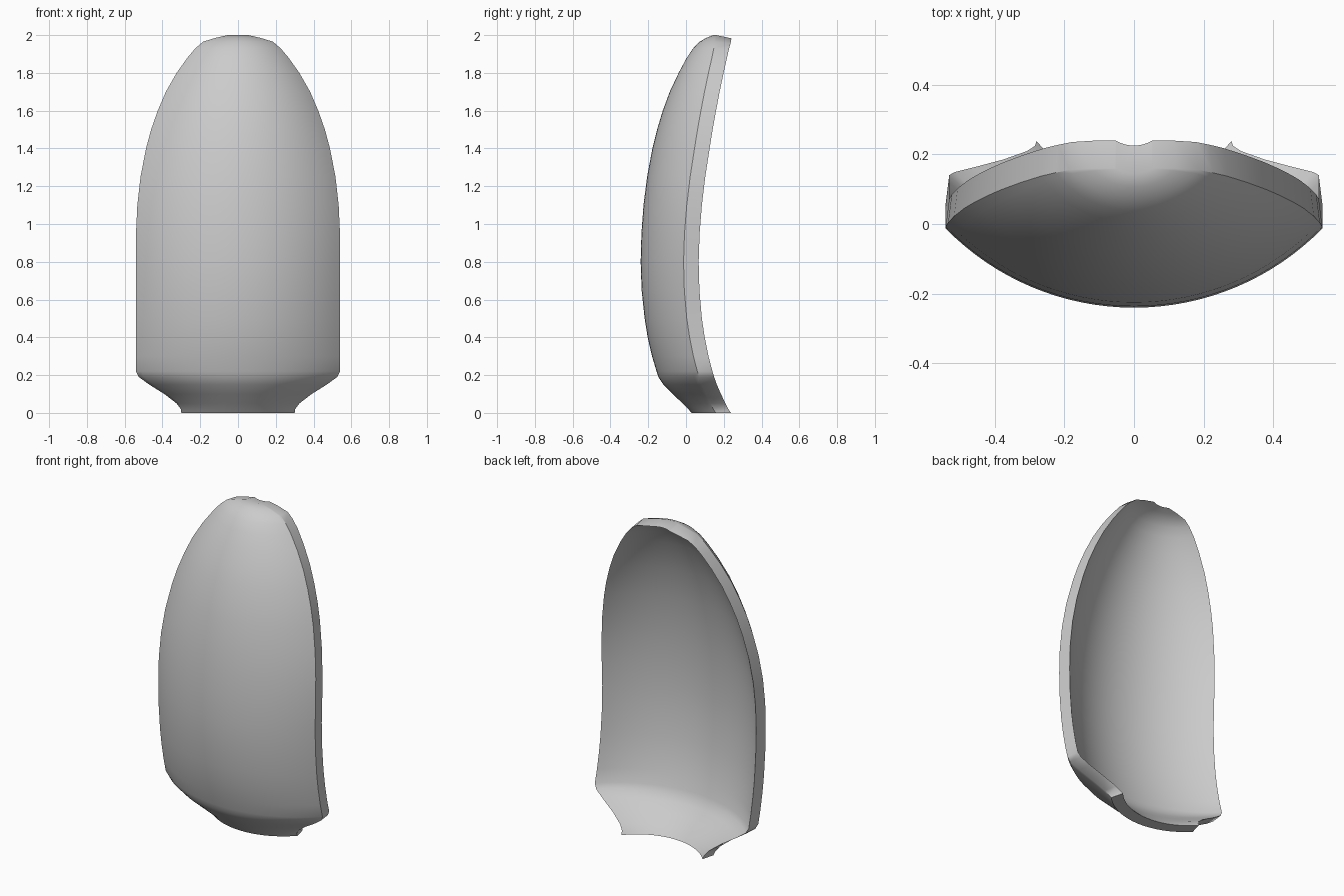
import bpy, bmesh, math

if "Cube" in bpy.data.objects:
    bpy.data.objects.remove(bpy.data.objects["Cube"])

# Cross-section stations: height, half width, front centre y, back rim y
STATIONS = [
    (0.00, 0.300, 0.030, 0.238), (0.02, 0.303, 0.012, 0.224),
    (0.05, 0.325, -0.018, 0.209), (0.10, 0.390, -0.070, 0.185),
    (0.15, 0.470, -0.120, 0.163), (0.19, 0.525, -0.146, 0.149),
    (0.22, 0.540, -0.156, 0.140), (0.30, 0.540, -0.180, 0.119),
    (0.40, 0.540, -0.203, 0.099), (0.50, 0.540, -0.219, 0.084),
    (0.65, 0.540, -0.235, 0.071), (0.80, 0.540, -0.240, 0.067),
    (0.95, 0.540, -0.236, 0.072), (1.10, 0.533, -0.225, 0.084),
    (1.25, 0.516, -0.206, 0.102), (1.40, 0.487, -0.178, 0.125),
    (1.50, 0.460, -0.153, 0.141), (1.60, 0.425, -0.123, 0.159),
    (1.70, 0.382, -0.086, 0.178), (1.80, 0.325, -0.039, 0.199),
    (1.88, 0.268, 0.004, 0.217), (1.93, 0.226, 0.038, 0.227),
    (1.965, 0.185, 0.072, 0.235), (1.985, 0.120, 0.106, 0.239),
    (2.00, 0.055, 0.145, 0.240),
]
SEGMENTS = 32
THICKNESS = 0.08


def arc(bm, z, width, centre_y, rim_y):
    """Row of vertices along a circular arc from one rim to the other."""
    sag = rim_y - centre_y
    radius = (width ** 2 + sag ** 2) / (2 * sag)
    half = math.atan2(width, radius - sag)
    row = []
    for i in range(SEGMENTS + 1):
        a = half * (2 * i / SEGMENTS - 1)
        row.append(bm.verts.new((radius * math.sin(a),
                                 centre_y + radius * (1 - math.cos(a)), z)))
    return row


bm = bmesh.new()
rings = []
for z, w, front, rim in STATIONS:
    outer = arc(bm, z, w, front, rim - THICKNESS)
    inset = 0.01 + 0.01 * max(0, 1 - z / 0.2)
    drop = 0.017 * max(0, (z - 1.9) / 0.1)
    inner = arc(bm, z - drop, w - inset * min(1, w / 0.3), front + THICKNESS, rim)
    rings.append(outer + inner[::-1])

# Front skin, hollow back and side rims
n = len(rings[0])
for low, high in zip(rings, rings[1:]):
    for i in range(n):
        j = (i + 1) % n
        bm.faces.new((low[i], low[j], high[j], high[i]))

# Bottom and tip caps
for ring in (rings[0], rings[-1]):
    for i in range(SEGMENTS):
        bm.faces.new((ring[i], ring[i + 1], ring[n - 2 - i], ring[n - 1 - i]))

bmesh.ops.recalc_face_normals(bm, faces=bm.faces)
mesh = bpy.data.meshes.new("curved_shell")
bm.to_mesh(mesh)
bm.free()
shell = bpy.data.objects.new("curved_shell", mesh)
bpy.context.collection.objects.link(shell)
bpy.context.view_layer.objects.active = shell
shell.select_set(True)
bpy.ops.object.shade_smooth_by_angle(angle=math.radians(35))
